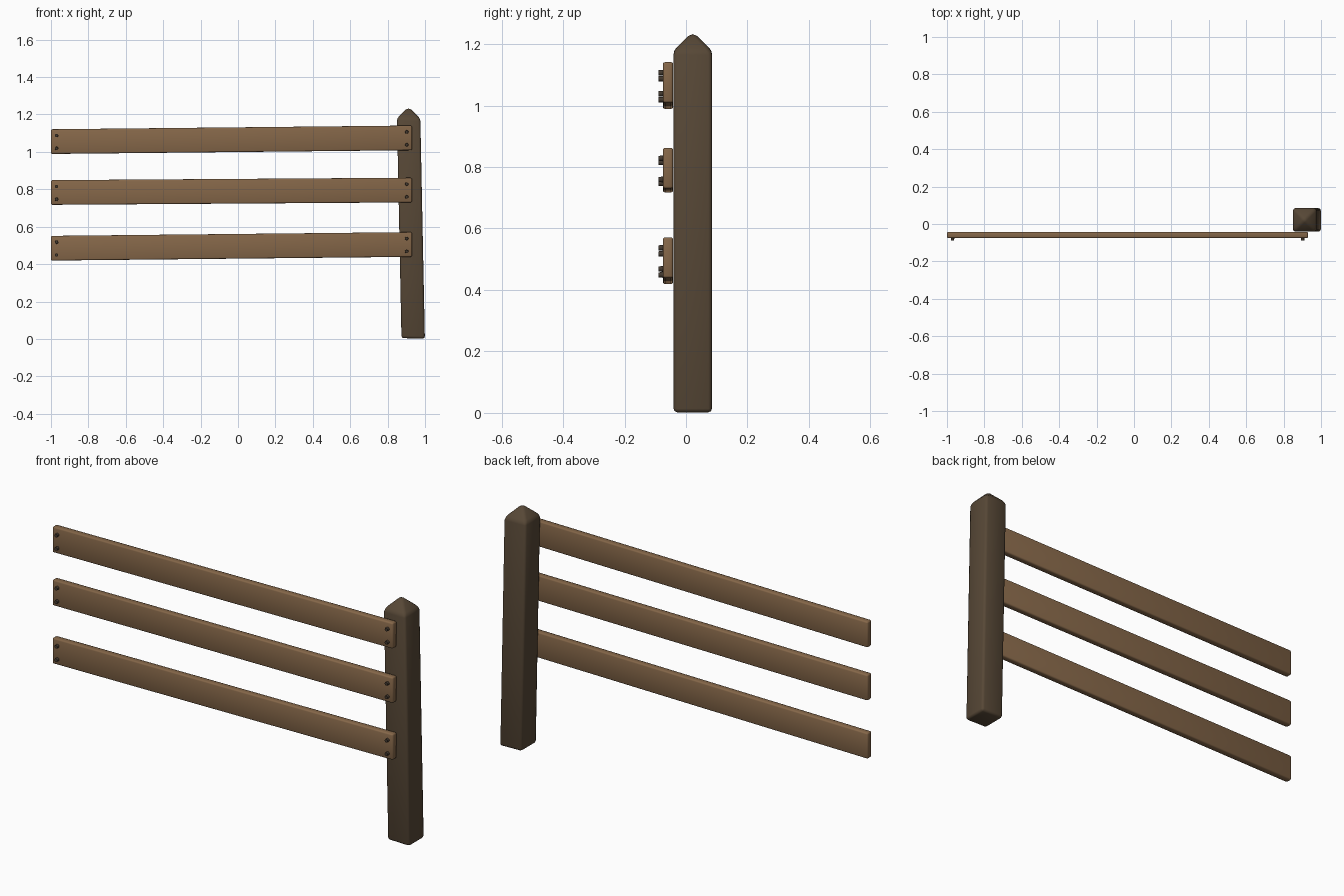
import bpy, bmesh, math
from mathutils import Matrix, Vector

if "Cube" in bpy.data.objects:
    bpy.data.objects.remove(bpy.data.objects["Cube"])


def material(name, rgb):
    m = bpy.data.materials.new(name)
    m.diffuse_color = (*rgb, 1)
    m.use_nodes = True
    m.node_tree.nodes["Principled BSDF"].inputs["Base Color"].default_value = m.diffuse_color
    return m


RAIL = material("rail wood", (0.235, 0.135, 0.066))
POST = material("post wood", (0.095, 0.064, 0.037))
NAIL = material("dark nail", (0.055, 0.040, 0.028))


def finish(bm, name, mat, bevel=0.0, segments=2):
    bmesh.ops.recalc_face_normals(bm, faces=bm.faces)
    if bevel:
        bmesh.ops.bevel(bm, geom=bm.edges[:], offset=bevel, segments=segments,
                        profile=0.5, affect='EDGES', clamp_overlap=True)
    for f in bm.faces:
        f.smooth = True
    me = bpy.data.meshes.new(name)
    bm.to_mesh(me)
    bm.free()
    me.materials.append(mat)
    ob = bpy.data.objects.new(name, me)
    bpy.context.collection.objects.link(ob)
    return ob


# Leaning square post with a rounded pyramid top
bm = bmesh.new()
cy, h = 0.022, 0.0625
rings = []
for cx, z in ((0.9365, 0.003), (0.9125, 1.178)):
    rings.append([bm.verts.new((cx + sx * h, cy + sy * h, z - 0.02 * sx * h))
                  for sx, sy in ((-1, -1), (1, -1), (1, 1), (-1, 1))])
tip = bm.verts.new((0.9115, cy, 1.241))
low, high = rings
bm.faces.new(low[::-1])
for i in range(4):
    j = (i + 1) % 4
    bm.faces.new((low[i], low[j], high[j], high[i]))
    bm.faces.new((high[i], high[j], tip))
finish(bm, "post", POST, 0.012)

# Three slightly tilted rails, each with two nails at both ends
X0, X1 = -1.0, 0.93
for label, z_left, z_right in (("lower", 0.485, 0.505),
                               ("middle", 0.783, 0.796),
                               ("upper", 1.055, 1.075)):
    bm = bmesh.new()
    bmesh.ops.create_cube(bm, size=1)
    for v in bm.verts:
        z = z_right if v.co.x > 0 else z_left
        v.co = Vector((X1 if v.co.x > 0 else X0,
                       -0.0585 + v.co.y * 0.034, z + v.co.z * 0.132))
    finish(bm, label + "_rail", RAIL, 0.007)

    for side, x in (("left", -0.97), ("right", 0.902)):
        z = z_left + (z_right - z_left) * (x - X0) / (X1 - X0)
        for pos, dz in (("bottom", -0.0365), ("top", 0.032)):
            bm = bmesh.new()
            bmesh.ops.create_cone(
                bm, cap_ends=True, segments=12, radius1=0.0095, radius2=0.0085,
                depth=0.018,
                matrix=Matrix.Translation((x, -0.080, z + dz))
                @ Matrix.Rotation(math.pi / 2, 4, 'X'))
            nail = finish(bm, f"{label}_{side}_{pos}_nail", NAIL)
            bpy.ops.object.select_all(action='DESELECT')
            nail.select_set(True)
            bpy.context.view_layer.objects.active = nail
            bpy.ops.object.shade_smooth_by_angle(angle=math.radians(40))
